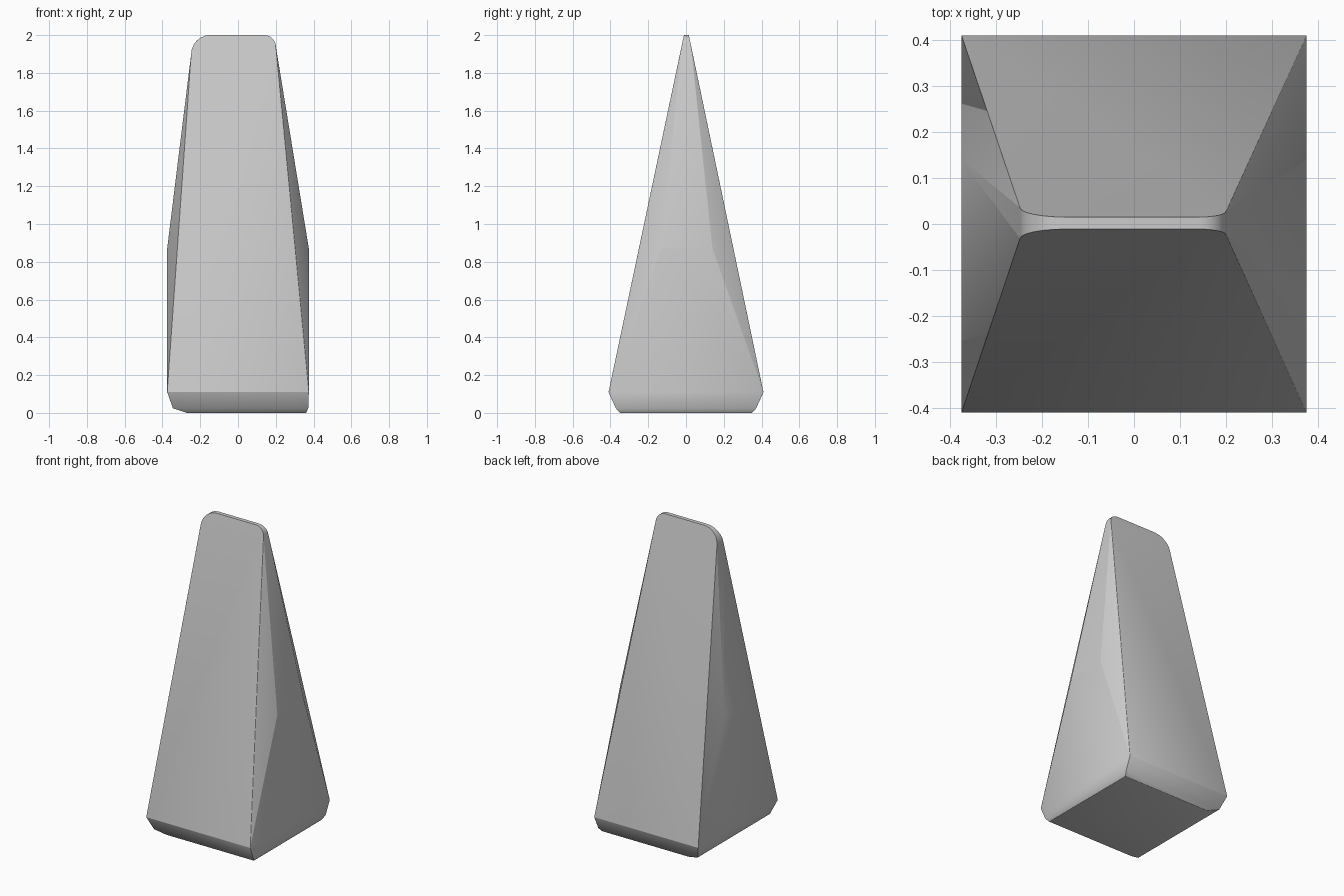
import bpy, bmesh
from math import radians, cos, sin

cube = bpy.data.objects.get("Cube")
if cube:
    bpy.data.objects.remove(cube, do_unlink=True)

# One plain grey
grey = bpy.data.materials.new("stone_grey")
grey.use_nodes = True
colour = (0.6, 0.6, 0.6, 1)
grey.diffuse_color = colour
grey.node_tree.nodes["Principled BSDF"].inputs["Base Color"].default_value = colour

TOP, BELT, HALF_W, HALF_D = 2.0, 0.11, 0.375, 0.41


def slope(z, ridge):
    """Depth of a leaning face at height z, from the belt to the ridge."""
    t = (z - BELT) / (TOP - BELT)
    return HALF_D + (ridge - HALF_D) * t


points = []


def front_and_back(x, z):
    points.append((x, -slope(z, 0.011), z))
    points.append((x, slope(z, 0.015), z))


# Rounded ridge: wide curve on one end, tight curve on the other
for centre, radius, side in ((-0.148, 0.1, -1), (0.14, 0.06, 1)):
    for i in range(7):
        a = radians(90 * i / 6)
        front_and_back(centre + side * radius * cos(a), TOP - radius + radius * sin(a))

# Belt corners and the upright side panels above them
for side in (-1, 1):
    front_and_back(side * HALF_W, BELT)
    for y in (-0.13, 0.14):
        points.append((side * HALF_W, y, 0.87))

# Chamfered foot
for left, right, depth, z in ((-0.345, 0.372, 0.372, 0.025), (-0.27, 0.36, 0.35, 0.0)):
    for x in (left, right):
        points += [(x, -depth, z), (x, depth, z)]

# Wrap the points in one faceted solid
bm = bmesh.new()
for p in points:
    bm.verts.new(p)
bmesh.ops.convex_hull(bm, input=bm.verts[:])
bmesh.ops.delete(bm, geom=[v for v in bm.verts if not v.link_faces], context='VERTS')
bmesh.ops.dissolve_limit(bm, angle_limit=radians(0.5), verts=bm.verts[:], edges=bm.edges[:])
bmesh.ops.recalc_face_normals(bm, faces=bm.faces[:])

# Soften the long corners and the foot
corners = [e for e in bm.edges
           if e.calc_face_angle(0) > radians(30)
           and sum(v.co.z for v in e.verts) / 2 < 1.8]
bmesh.ops.bevel(bm, geom=corners, offset=0.012, offset_type='OFFSET', segments=2,
                profile=0.5, affect='EDGES', clamp_overlap=True)

mesh = bpy.data.meshes.new("tapered_wedge")
bm.to_mesh(mesh)
bm.free()
mesh.materials.append(grey)
wedge = bpy.data.objects.new("tapered_wedge", mesh)
bpy.context.collection.objects.link(wedge)

for o in bpy.context.selected_objects:
    o.select_set(False)
wedge.select_set(True)
bpy.context.view_layer.objects.active = wedge
bpy.ops.object.shade_smooth_by_angle(angle=radians(30))
